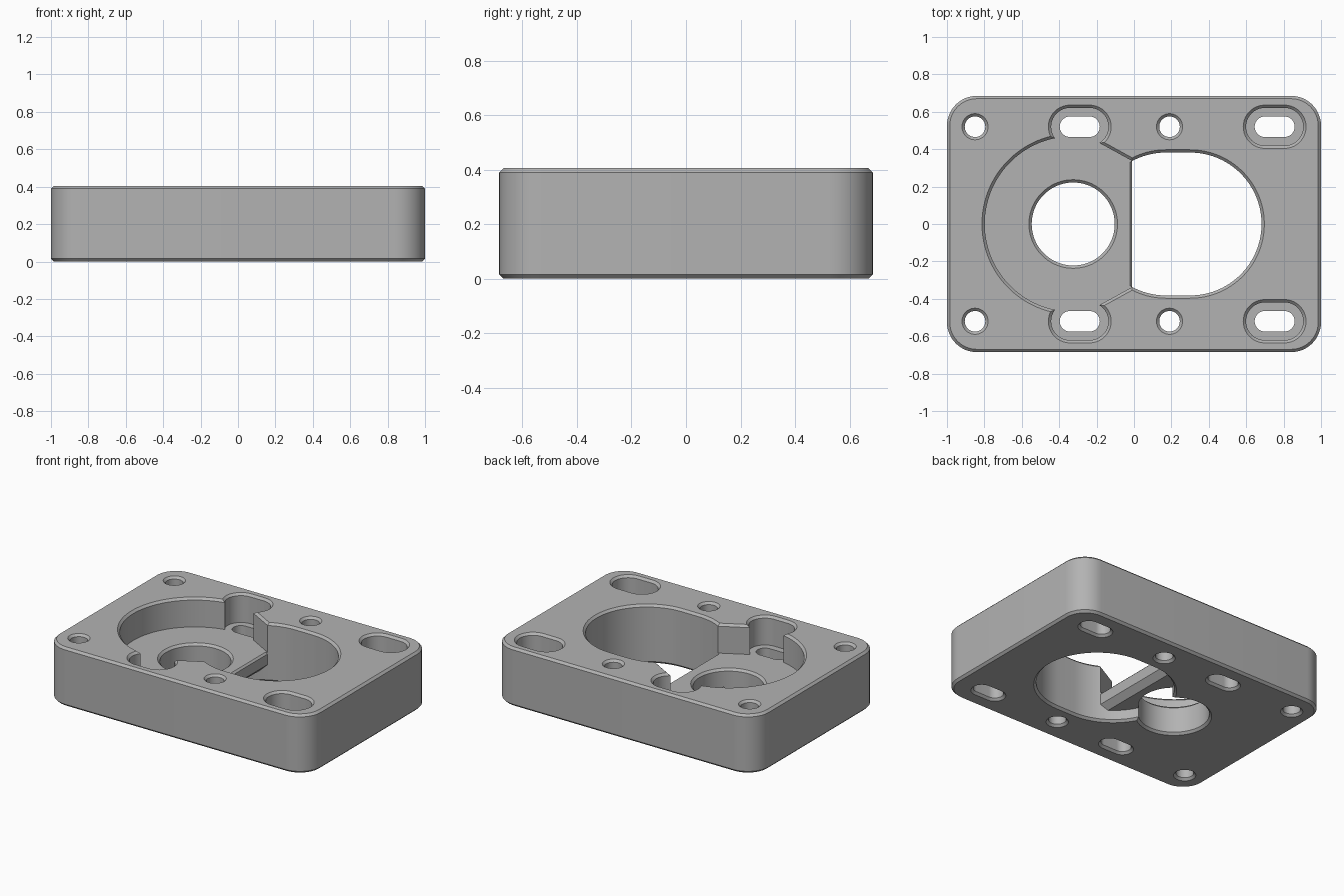
import bpy, bmesh, math

if "Cube" in bpy.data.objects:
    bpy.data.objects.remove(bpy.data.objects["Cube"])

H, C = 0.405, 0.015          # plate height, chamfer size
FLOOR = 0.205                # pocket and counterbore floor
E = 0.02                     # cutter overshoot


def arc(cx, cy, r, a0, a1, n):
    return [(cx + r * math.cos(a0 + (a1 - a0) * i / n),
             cy + r * math.sin(a0 + (a1 - a0) * i / n)) for i in range(n + 1)]


def loft(name, rings):
    """Solid from a list of rings (3D points) with equal point counts."""
    bm = bmesh.new()
    loops = [[bm.verts.new(p) for p in ring] for ring in rings]
    n = len(loops[0])
    for a, b in zip(loops, loops[1:]):
        for i in range(n):
            j = (i + 1) % n
            bm.faces.new((a[i], a[j], b[j], b[i]))
    bm.faces.new(loops[0][::-1])
    bm.faces.new(loops[-1])
    bmesh.ops.recalc_face_normals(bm, faces=bm.faces)
    me = bpy.data.meshes.new(name)
    bm.to_mesh(me)
    bm.free()
    ob = bpy.data.objects.new(name, me)
    bpy.context.collection.objects.link(ob)
    return ob


def stack(name, levels):
    """Loft of (z, 2D outline) levels."""
    return loft(name, [[(x, y, z) for x, y in pts] for z, pts in levels])


def cut(target, cutter):
    bpy.context.view_layer.objects.active = target
    mod = target.modifiers.new("cut", 'BOOLEAN')
    mod.operation = 'DIFFERENCE'
    mod.solver = 'EXACT'
    mod.object = cutter
    bpy.ops.object.modifier_apply(modifier=mod.name)
    bpy.data.objects.remove(cutter)


def rounded_plate(o):
    r, x, y, q = 0.16, 0.84, 0.525, math.pi / 2
    pts = []
    for k, (sx, sy) in enumerate([(1, 1), (-1, 1), (-1, -1), (1, -1)]):
        pts += arc(sx * x, sy * y, r + o, k * q, (k + 1) * q, 12)
    return pts


def stadium(cx, cy, half, r, n=20):
    q = math.pi / 2
    return arc(cx + half, cy, r, -q, q, n) + arc(cx - half, cy, r, q, 3 * q, n)


def circle(cx, cy, r, n=40):
    return arc(cx, cy, r, 0, 2 * math.pi, n)[:-1]


def through(name, shape, r, top):
    """Through cutter with a chamfer at the bottom and at height top."""
    return stack(name, [(-E, shape(r + C + E)), (C, shape(r)),
                        (top - C, shape(r)), (top + E, shape(r + C + E))])


def pocket(o):
    """Round pocket on the left with straight walls running to the window."""
    r, cx = 0.468 + o, -0.33
    a = math.acos(0.13 / r)

    def wall(x):
        return 0.337 - 0.55 * (x + 0.01) + o * 1.14
    left = arc(cx, 0, r, a, 2 * math.pi - a, 72)
    return [(0.05, -wall(0.05)), (0.05, wall(0.05)), (-0.2, wall(-0.2))] \
        + left[1:-1] + [(-0.2, -wall(-0.2))]


# Plate with chamfered rims
plate = stack("mounting_plate", [(0, rounded_plate(-C)), (C, rounded_plate(0)),
                                 (H - C, rounded_plate(0)), (H, rounded_plate(-C))])

# Window cutter, leaving the edge of the pocket floor standing as a bridge
window = through("window_cutter", lambda r: stadium(0.235, 0, 0.065, r, 48), 0.382, H)
bridge = [(-0.6, 0.08), (-0.05, 0.08), (-0.01, 0.12), (-0.01, FLOOR - 0.012),
          (-0.022, FLOOR), (-0.022, 0.3), (-0.6, 0.3)]
cut(window, loft("bridge_keeper", [[(x, y, z) for x, z in bridge] for y in (-0.6, 0.6)]))
cut(plate, window)

# Pocket and the through hole in its floor
cut(plate, stack("pocket_cutter", [(FLOOR, pocket(0)), (H - C, pocket(0)),
                                   (H + E, pocket(C + E))]))
cut(plate, through("floor_hole_cutter", lambda r: circle(-0.325, 0, r, 72), 0.222, FLOOR))

# Screw holes and counterbored slots, mirrored front to back
for y in (-0.52, 0.52):
    for x in (-0.85, 0.19):
        cut(plate, through("screw_hole_cutter", lambda r: circle(x, y, r), 0.055, H))
    for x in (-0.29, 0.752):
        def slot(r):
            return stadium(x, y, 0.052, r)
        cut(plate, stack("slot_cutter", [
            (-E, slot(0.055 + C + E)), (C, slot(0.055)), (FLOOR, slot(0.055)),
            (FLOOR, slot(0.101)), (H - C, slot(0.101)), (H + E, slot(0.101 + C + E))]))

# Colour and shading
grey = bpy.data.materials.new("plain_grey")
grey.diffuse_color = (0.45, 0.45, 0.45, 1)
grey.use_nodes = True
grey.node_tree.nodes["Principled BSDF"].inputs["Base Color"].default_value = grey.diffuse_color
plate.data.materials.clear()
plate.data.materials.append(grey)
bpy.ops.object.select_all(action='DESELECT')
plate.select_set(True)
bpy.context.view_layer.objects.active = plate
bpy.ops.object.shade_smooth_by_angle(angle=math.radians(25))
